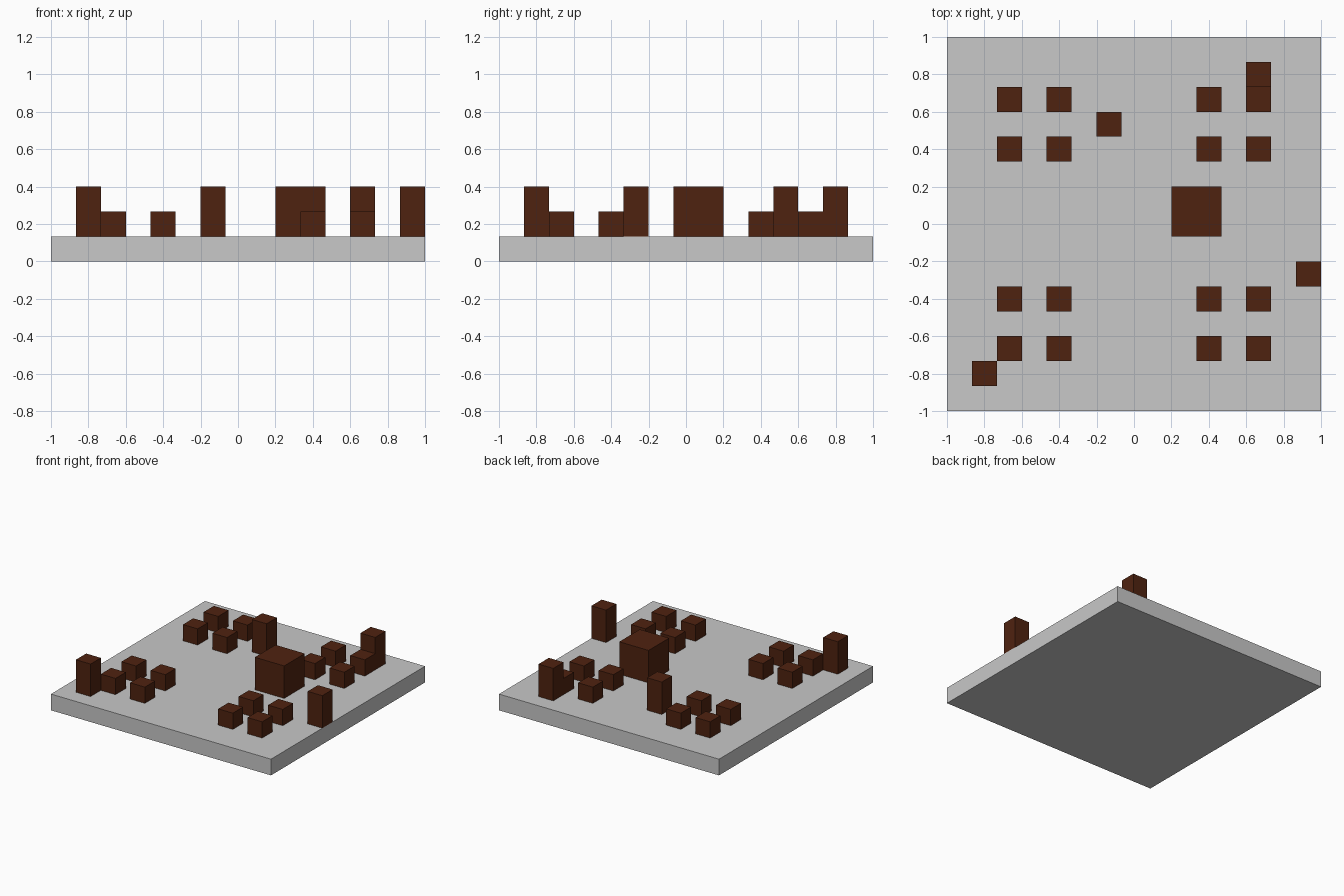
import bpy

cube = bpy.data.objects.get("Cube")
if cube:
    bpy.data.objects.remove(cube, do_unlink=True)

U = 2 / 15  # one cell of the 15 x 15 board


def material(name, rgb):
    m = bpy.data.materials.new(name)
    m.use_nodes = True
    m.diffuse_color = (*rgb, 1)
    m.node_tree.nodes["Principled BSDF"].inputs["Base Color"].default_value = (*rgb, 1)
    return m


grey = material("stone grey", (0.58, 0.58, 0.58))
brown = material("dark brown", (0.078, 0.0165, 0.0052))


def block(name, x, y, z, width, height, mat):
    """Square block in cell units, centred on x, y and standing on z."""
    bpy.ops.mesh.primitive_cube_add(size=1, location=(x * U, y * U, (z + height / 2) * U))
    ob = bpy.context.object
    ob.name = name
    ob.scale = (width * U, width * U, height * U)
    bpy.ops.object.transform_apply(location=False, rotation=False, scale=True)
    ob.data.materials.append(mat)
    return ob


# Base slab
block("base_slab", 0, 0, 0, 15, 1, grey)

# Four clusters of small cubes, one near each corner
for x in (-5, -3, 3, 5):
    for y in (-5, -3, 3, 5):
        block("small_cube", x, y, 1, 1, 1, brown)

# Tall pillars
for x, y in ((5, 6), (-1, 4), (7, -2), (-6, -6)):
    block("tall_pillar", x, y, 1, 1, 2, brown)

# Large block near the centre
block("large_block", 2.5, 0.5, 1, 2, 2, brown)
